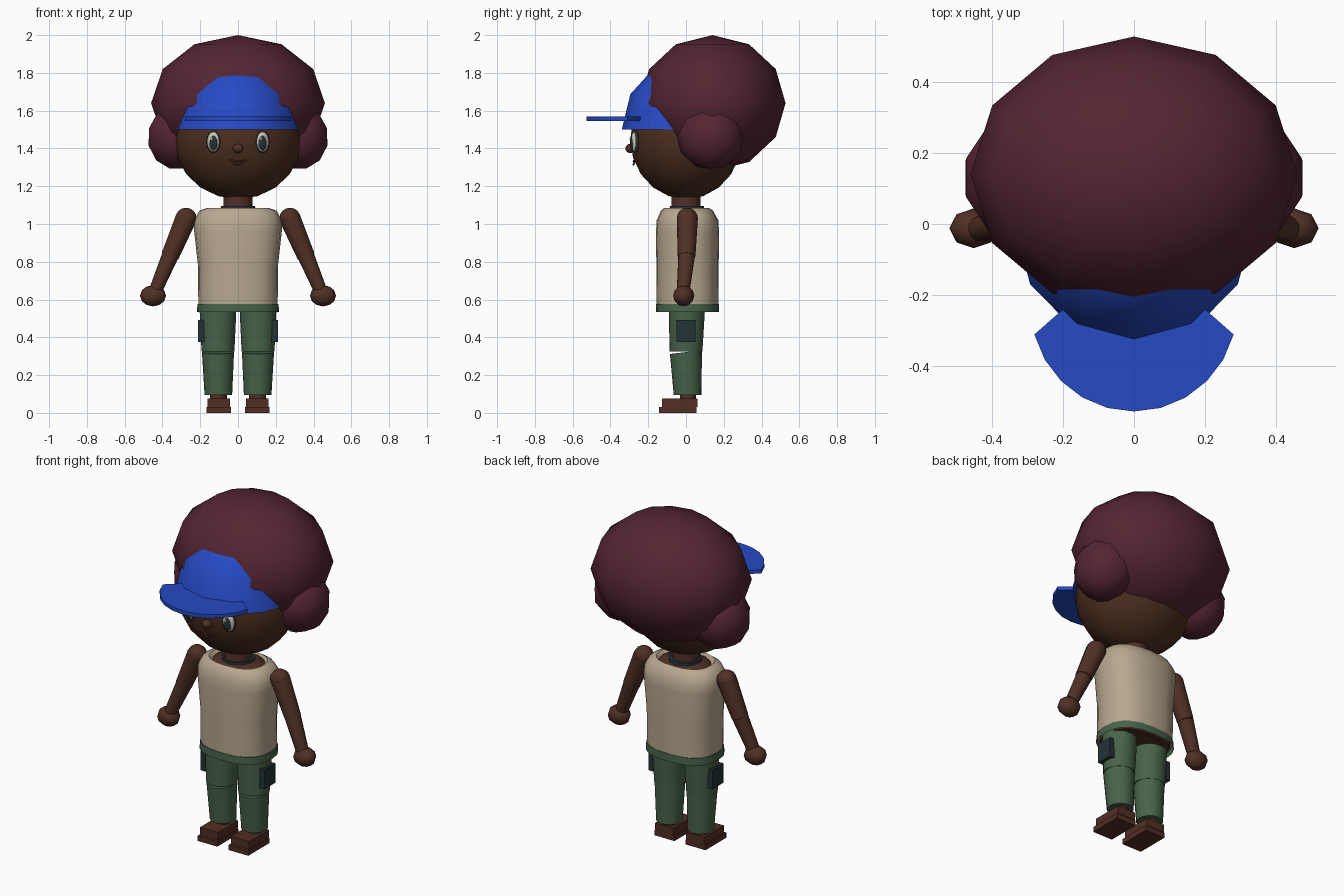
import bpy, bmesh
from math import sin, cos, pi, radians
from mathutils import Vector

cube = bpy.data.objects.get("Cube")
if cube:
    bpy.data.objects.remove(cube, do_unlink=True)


def material(name, *rgb):
    lin = [((c / 255 + 0.055) / 1.055) ** 2.4 for c in rgb] + [1]
    m = bpy.data.materials.new(name)
    m.use_nodes = True
    m.diffuse_color = lin
    bsdf = m.node_tree.nodes["Principled BSDF"]
    bsdf.inputs["Base Color"].default_value = lin
    bsdf.inputs["Roughness"].default_value = 0.8
    return m


SKIN = material("brown skin", 80, 48, 37)
FACE = material("face skin", 76, 46, 31)
HAIR = material("plum hair", 84, 37, 50)
BLUE = material("cap blue", 38, 74, 196)
SHIRT = material("beige cloth", 184, 168, 144)
GREEN = material("green cloth", 72, 99, 74)
TEAL = material("dark teal", 36, 50, 55)
SHOE = material("shoe brown", 82, 46, 35)
WHITE = material("eye white", 205, 196, 176)


def finish(name, bm, mat, smooth=True):
    bmesh.ops.recalc_face_normals(bm, faces=bm.faces)
    me = bpy.data.meshes.new(name)
    bm.to_mesh(me)
    bm.free()
    ob = bpy.data.objects.new(name, me)
    me.materials.append(mat)
    bpy.context.collection.objects.link(ob)
    if smooth:
        bpy.ops.object.select_all(action='DESELECT')
        ob.select_set(True)
        bpy.context.view_layer.objects.active = ob
        bpy.ops.object.shade_smooth_by_angle(angle=radians(52))
    return ob


def ball(name, loc, radii, mat, segs=12, rings=6, rot=(0, 0, 0)):
    bm = bmesh.new()
    bmesh.ops.create_uvsphere(bm, u_segments=segs, v_segments=rings, radius=1)
    ob = finish(name, bm, mat)
    ob.location, ob.scale, ob.rotation_euler = loc, radii, rot
    return ob


def box(name, lo, hi, mat):
    lo, hi = Vector(lo), Vector(hi)
    bm = bmesh.new()
    bmesh.ops.create_cube(bm, size=1)
    ob = finish(name, bm, mat, False)
    ob.location, ob.scale = (lo + hi) / 2, hi - lo
    return ob


def loft(name, rings, mat, n=16, square=1.0, bottom=True, top=True):
    """Rings are (z, x radius, y radius, x centre, y centre)."""
    bm = bmesh.new()
    loops = []
    for z, rx, ry, cx, cy in rings:
        loop = []
        for i in range(n):
            c, s = cos(2 * pi * i / n), sin(2 * pi * i / n)
            px = abs(c) ** square * (1 if c > 0 else -1)
            py = abs(s) ** square * (1 if s > 0 else -1)
            loop.append(bm.verts.new((cx + rx * px, cy + ry * py, z)))
        loops.append(loop)
    for a, b in zip(loops, loops[1:]):
        for i in range(n):
            j = (i + 1) % n
            bm.faces.new((a[i], a[j], b[j], b[i]))
    if bottom:
        bm.faces.new(loops[0])
    if top:
        bm.faces.new(loops[-1])
    return finish(name, bm, mat)


def limb(name, a, b, r1, r2, mat):
    """Tapered segment between two points."""
    a, b = Vector(a), Vector(b)
    ob = loft(name, [(0, r1, r1, 0, 0), ((b - a).length, r2, r2, 0, 0)], mat, 12)
    ob.location = a
    ob.rotation_euler = (b - a).to_track_quat('Z', 'Y').to_euler()
    return ob


# Head, hair and cap
ball("head", (0, 0, 1.45), (0.338, 0.295, 0.318), FACE, 16, 10)
ball("hair", (0, 0.14, 1.64), (0.46, 0.387, 0.36), HAIR)
dome = [(1.5 + 0.375 * sin(t), 0.337 * cos(t), 0.34 * cos(t), 0, 0)
        for t in (0, pi / 6, pi / 3, radians(89))]
loft("cap_dome", dome, BLUE, 12)

# Visor: crescent outline extruded upward
bm = bmesh.new()
arc = [radians(a) for a in range(15, 166, 15)]
outline = [(0.2, -0.24)] + [(0.29 * cos(t), -0.235 - 0.292 * sin(t)) for t in arc] + [(-0.2, -0.24)]
face = bm.faces.new([bm.verts.new((x, y, 1.546)) for x, y in outline])
up = bmesh.ops.extrude_face_region(bm, geom=[face])["geom"]
bmesh.ops.translate(bm, vec=(0, 0, 0.022), verts=[v for v in up if isinstance(v, bmesh.types.BMVert)])
finish("cap_visor", bm, BLUE)

# Nose and mouth
ball("nose", (0, -0.295, 1.4), (0.03, 0.026, 0.025), SHOE, 10, 6)
for name, z, w, dip in (("upper_lip", 1.336, 0.045, 0.004), ("lower_lip", 1.322, 0.032, 0.008)):
    cu = bpy.data.curves.new(name, 'CURVE')
    cu.dimensions = '3D'
    cu.bevel_depth = 0.005
    cu.bevel_resolution = 1
    sp = cu.splines.new('POLY')
    sp.points.add(8)
    for i, p in enumerate(sp.points):
        u = i / 4 - 1
        p.co = (u * w, -0.278 + 0.005 * u * u, z + dip * (2 * u * u - 1), 1)
    cu.materials.append(SHOE)
    bpy.context.collection.objects.link(bpy.data.objects.new(name, cu))

# Torso: body, neck, necklace, sleeveless shirt
loft("body", [(0.535, 0.17, 0.13, 0, 0.01), (1.0, 0.19, 0.14, 0, 0.01),
              (1.068, 0.15, 0.12, 0, 0.01), (1.085, 0.08, 0.08, 0, 0)], SKIN)
loft("neck", [(1.05, 0.078, 0.078, 0, 0), (1.2, 0.074, 0.074, 0, 0)], SKIN, 12)
loft("necklace", [(1.07, 0.094, 0.094, 0, 0.005), (1.094, 0.09, 0.09, 0, 0.005)], TEAL, 16)
loft("shirt", [(0.565, 0.21, 0.163, 0, 0.008), (0.78, 0.212, 0.165, 0, 0.008),
               (0.96, 0.232, 0.167, 0, 0.008), (1.02, 0.232, 0.163, 0, 0.008),
               (1.07, 0.205, 0.138, 0, 0.005), (1.084, 0.165, 0.12, 0, 0.003),
               (1.06, 0.14, 0.11, 0, 0.003)], SHIRT, 20, 0.8, top=False)
loft("waistband", [(0.533, 0.217, 0.168, 0, 0.008), (0.577, 0.215, 0.166, 0, 0.008)],
     GREEN, 20, 0.8, bottom=False)
loft("hips", [(0.538, 0.195, 0.15, 0, 0.008), (0.57, 0.195, 0.15, 0, 0.008)], SHOE, 20, 0.8)

for s, side in ((1, "left"), (-1, "right")):
    # Side puffs of hair
    ball(side + "_hair_puff", (s * 0.315, 0.13, 1.465), (0.17, 0.18, 0.178), HAIR, 10, 6,
         (0, s * radians(-15), 0))

    # Eyes, turned to follow the face
    turn = (0, 0, s * radians(20))
    ball(side + "_eye_rim", (s * 0.13, -0.268, 1.435), (0.039, 0.017, 0.059), TEAL, 16, 8, turn)
    ball(side + "_eye", (s * 0.13, -0.272, 1.435), (0.034, 0.02, 0.053), WHITE, 16, 8, turn)
    ball(side + "_iris", (s * 0.13, -0.283, 1.43), (0.024, 0.013, 0.041), TEAL, 16, 8, turn)
    ball(side + "_eye_glint", (s * 0.13 - 0.009, -0.293, 1.45), (0.007, 0.005, 0.009), WHITE, 8, 6, turn)

    # Arms and hands
    shoulder, elbow, wrist = (s * 0.275, 0.007, 1.03), (s * 0.36, 0.003, 0.83), (s * 0.44, -0.015, 0.64)
    ball(side + "_shoulder", shoulder, (0.056, 0.056, 0.056), SKIN, 12, 8)
    limb(side + "_upper_arm", shoulder, elbow, 0.056, 0.047, SKIN)
    limb(side + "_forearm", elbow, wrist, 0.045, 0.035, SKIN)
    ball(side + "_hand", (s * 0.45, -0.012, 0.62), (0.069, 0.056, 0.056), SKIN, 8, 6)

    # Trouser legs with a split at the knee
    loft(side + "_thigh", [(0.325, s * 0.087, 0.087, s * 0.106, 0.0),
                           (0.56, s * 0.098, 0.096, s * 0.106, 0.005)], GREEN)
    shin = loft(side + "_shin", [(0.095, s * 0.073, 0.073, s * 0.104, 0.008),
                                 (0.322, s * 0.085, 0.085, s * 0.106, 0.0)], GREEN)
    for v in shin.data.vertices:
        if v.co.z > 0.3:
            v.co.z += v.co.y * 0.12
    x0, x1 = sorted((s * 0.172, s * 0.212))
    box(side + "_pocket", (x0, -0.05, 0.375), (x1, 0.05, 0.492), TEAL)

    # Ankles and shoes
    loft(side + "_ankle", [(0.06, s * 0.045, 0.045, s * 0.104, 0.01),
                           (0.12, s * 0.045, 0.045, s * 0.104, 0.01)], SHOE, 10)
    x0, x1 = sorted((s * 0.037, s * 0.168))
    box(side + "_shoe_sole", (x0, -0.143, 0), (x1, 0.056, 0.03), SHOE)
    box(side + "_shoe_upper", (x0 + 0.006, -0.127, 0.03), (x1 - 0.006, 0.06, 0.077), SHOE)
